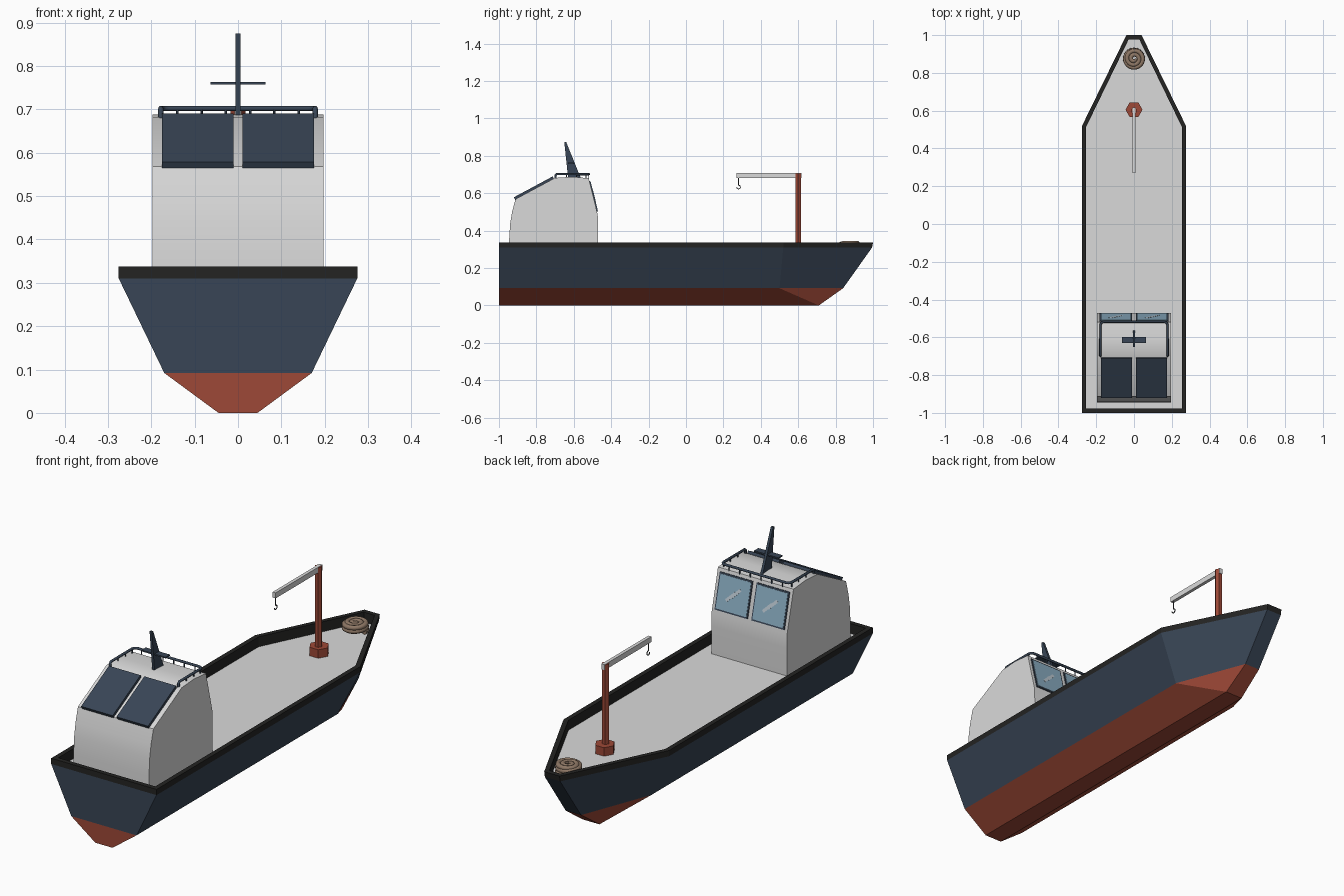
import bpy, bmesh, math
from mathutils import Vector

if "Cube" in bpy.data.objects:
    bpy.data.objects.remove(bpy.data.objects["Cube"])


def material(name, rgb):
    m = bpy.data.materials.new(name)
    m.diffuse_color = (*rgb, 1)
    m.use_nodes = True
    m.node_tree.nodes["Principled BSDF"].inputs["Base Color"].default_value = m.diffuse_color
    return m


NAVY = material("navy", (0.040, 0.060, 0.092))
RED = material("rust_red", (0.340, 0.066, 0.038))
BLACK = material("rim_black", (0.017, 0.017, 0.016))
WHITE = material("light_grey", (0.70, 0.70, 0.70))
GLASS = material("glass_blue", (0.25, 0.41, 0.53))
ROPE = material("rope_tan", (0.27, 0.185, 0.13))
STEEL = material("dark_steel", (0.06, 0.065, 0.07))
GLINT = material("glint", (0.50, 0.58, 0.64))


def finish(name, bm, *mats):
    bmesh.ops.recalc_face_normals(bm, faces=bm.faces)
    me = bpy.data.meshes.new(name)
    bm.to_mesh(me)
    bm.free()
    for m in mats:
        me.materials.append(m)
    ob = bpy.data.objects.new(name, me)
    bpy.context.collection.objects.link(ob)
    return ob


def smooth(ob, angle=30):
    bpy.ops.object.select_all(action='DESELECT')
    ob.select_set(True)
    bpy.context.view_layer.objects.active = ob
    bpy.ops.object.shade_smooth_by_angle(angle=math.radians(angle))


def prism(name, profile, x0, x1, mat):
    """Extrude a (y, z) profile along x."""
    bm = bmesh.new()
    f = bm.faces.new([bm.verts.new((x0, y, z)) for y, z in profile])
    r = bmesh.ops.extrude_face_region(bm, geom=[f])
    verts = [v for v in r['geom'] if isinstance(v, bmesh.types.BMVert)]
    bmesh.ops.translate(bm, vec=(x1 - x0, 0, 0), verts=verts)
    return finish(name, bm, mat)


def slope_plate(name, a, b, uv, lo, hi, mat):
    """Plate on the slope a->b in (y, z); uv = (x, fraction up the slope), lo/hi = height off it."""
    a, b = Vector((0, *a)), Vector((0, *b))
    n = (b - a).cross(Vector((1, 0, 0))).normalized()
    if n.z < 0:
        n = -n
    bm = bmesh.new()
    rows = [[bm.verts.new(a.lerp(b, v) + Vector((x, 0, 0)) + n * h) for x, v in uv] for h in (lo, hi)]
    bm.faces.new(rows[0])
    bm.faces.new(rows[1])
    k = len(uv)
    for i in range(k):
        j = (i + 1) % k
        bm.faces.new((rows[0][i], rows[0][j], rows[1][j], rows[1][i]))
    return finish(name, bm, mat)


def rect(x0, x1, v0, v1):
    return [(x0, v0), (x1, v0), (x1, v1), (x0, v1)]


def tube(name, pts, radius, mat, res=2):
    cu = bpy.data.curves.new(name, 'CURVE')
    cu.dimensions = '3D'
    cu.bevel_depth = radius
    cu.bevel_resolution = res
    cu.use_fill_caps = True
    sp = cu.splines.new('POLY')
    sp.points.add(len(pts) - 1)
    for p, co in zip(sp.points, pts):
        p.co = (*co, 1)
    cu.materials.append(mat)
    ob = bpy.data.objects.new(name, cu)
    bpy.context.collection.objects.link(ob)
    bpy.ops.object.select_all(action='DESELECT')
    ob.select_set(True)
    bpy.context.view_layer.objects.active = ob
    bpy.ops.object.convert(target='MESH')
    smooth(bpy.context.view_layer.objects.active, 50)


def hex_column(name, y, r, z0, z1, mat):
    bm = bmesh.new()
    bmesh.ops.create_cone(bm, cap_ends=True, segments=6, radius1=r, radius2=r, depth=z1 - z0)
    for v in bm.verts:  # points of the hexagon along x
        ang = round((math.atan2(v.co.y, v.co.x)) / (math.pi / 6))
        if ang % 2:
            v.co.x, v.co.y = v.co.y, v.co.x
    bmesh.ops.translate(bm, vec=(0, y, (z0 + z1) / 2), verts=bm.verts)
    return finish(name, bm, mat)


# Hull: rings of half outlines (stern, shoulder, bow), bands coloured by height
DECK = 0.29
rings = [
    (0.0, [(0.045, -1), (0.045, 0.71), (0.045, 0.71)]),
    (0.092, [(0.17, -1), (0.17, 0.5), (0.04, 0.84)]),
    (0.31, [(0.275, -1), (0.275, 0.52), (0.04, 0.995)]),
    (0.337, [(0.275, -1), (0.275, 0.52), (0.04, 1.0)]),
    (0.337, [(0.253, -0.978), (0.253, 0.515), (0.028, 0.978)]),
    (DECK, [(0.253, -0.978), (0.253, 0.515), (0.028, 0.978)]),
]
bm = bmesh.new()
loops = []
for z, half in rings:
    full = half + [(-x, y) for x, y in reversed(half)]
    loops.append([bm.verts.new((x, y, z)) for x, y in full])
for band, (lo, hi) in enumerate(zip(loops, loops[1:])):
    for i in range(6):
        j = (i + 1) % 6
        bm.faces.new((lo[i], lo[j], hi[j], hi[i])).material_index = (0, 1, 2, 2, 2)[band]
bm.faces.new(loops[0]).material_index = 0
bm.faces.new(loops[-1]).material_index = 3
bmesh.ops.remove_doubles(bm, verts=bm.verts, dist=1e-5)
finish("hull", bm, RED, NAVY, BLACK, WHITE)

# Cabin
REAR = ((-0.912, 0.568), (-0.70, 0.682))     # sloped rear roof
FRONT = ((-0.472, 0.485), (-0.52, 0.68))     # sloped window face
cabin = prism("cabin", [(-0.946, DECK), (-0.945, 0.36), (-0.940, 0.44), (-0.930, 0.50), REAR[0],
                        REAR[1], (-0.61, 0.688), FRONT[1], FRONT[0], (-0.47, 0.42), (-0.47, DECK)],
              -0.197, 0.197, WHITE)
smooth(cabin, 25)

for s, side in ((1, "right"), (-1, "left")):
    # Dark panels on the rear slope
    slope_plate("roof_panel_" + side, *REAR, rect(s * 0.01, s * 0.175, -0.01, 0.97), -0.003, 0.013, NAVY)
    # Windows: frame, glass and glints
    slope_plate("window_frame_" + side, *FRONT, rect(s * 0.01, s * 0.182, 0.08, 0.92), -0.002, 0.004, NAVY)
    slope_plate("window_glass_" + side, *FRONT, rect(s * 0.016, s * 0.176, 0.115, 0.885), 0.002, 0.006, GLASS)
    for k, (dx, dv) in enumerate(((-0.012, 0.05), (0.012, -0.05))):
        x, v = s * 0.096 + dx, 0.5 + dv
        slope_plate(f"window_glint_{side}_{k}", *FRONT,
                    [(x + 0.016, v - 0.13), (x + 0.026, v - 0.08), (x - 0.016, v + 0.13), (x - 0.026, v + 0.08)],
                    0.004, 0.007, GLINT)

# Roof rail with rounded corners and short posts
RZ = 0.702
half = [(0.178, -0.698, 0.676), (0.178, -0.698, RZ - 0.006), (0.178, -0.692, RZ)]
half += [(0.160 + 0.018 * math.cos(t), -0.536 + 0.018 * math.sin(t), RZ)
         for t in (0, math.pi / 6, math.pi / 3, math.pi / 2)]
tube("roof_rail", half + [(-x, y, z) for x, y, z in reversed(half)], 0.006, NAVY)
posts = [(x, -0.52) for x in (-0.14, -0.084, -0.028, 0.028, 0.084, 0.14)]
posts += [(s * 0.178, y) for s in (1, -1) for y in (-0.64, -0.585, -0.535)]
for i, (x, y) in enumerate(posts):
    tube(f"rail_post_{i}", [(x, y, 0.676), (x, y, RZ)], 0.003, NAVY, 1)

# Raked mast with crossbar
prism("mast", [(-0.63, 0.68), (-0.562, 0.68), (-0.641, 0.875), (-0.651, 0.875)], -0.006, 0.006, NAVY)
prism("mast_crossbar", [(-0.63, 0.757), (-0.598, 0.757), (-0.598, 0.763), (-0.63, 0.763)], -0.063, 0.063, NAVY)

# Crane
hex_column("crane_base", 0.605, 0.045, DECK, 0.33, RED)
hex_column("crane_post", 0.60, 0.017, DECK, 0.706, RED)
prism("crane_boom", [(0.27, 0.682), (0.618, 0.682), (0.618, 0.708), (0.27, 0.708)], -0.008, 0.008, WHITE)
hook = [(0, 0.281, 0.685), (0, 0.281, 0.643)]
hook += [(0, 0.281 + 0.010 * math.sin(t), 0.633 + 0.010 * math.cos(t))
         for t in [i * math.pi / 6 for i in range(0, 10)]]
tube("crane_hook", hook, 0.0025, STEEL, 1)

# Rope coil: two stacked turns, then a spiral inwards on top
coil = []
for i in range(97):
    turns = i / 24
    r = 0.047 if turns < 2 else 0.047 - 0.020 * (turns - 2)
    z = DECK + 0.012 + 0.016 * min(turns, 2)
    a = turns * 2 * math.pi
    coil.append((r * math.cos(a), 0.875 + r * math.sin(a), z))
tube("rope_coil", coil, 0.0115, ROPE)
